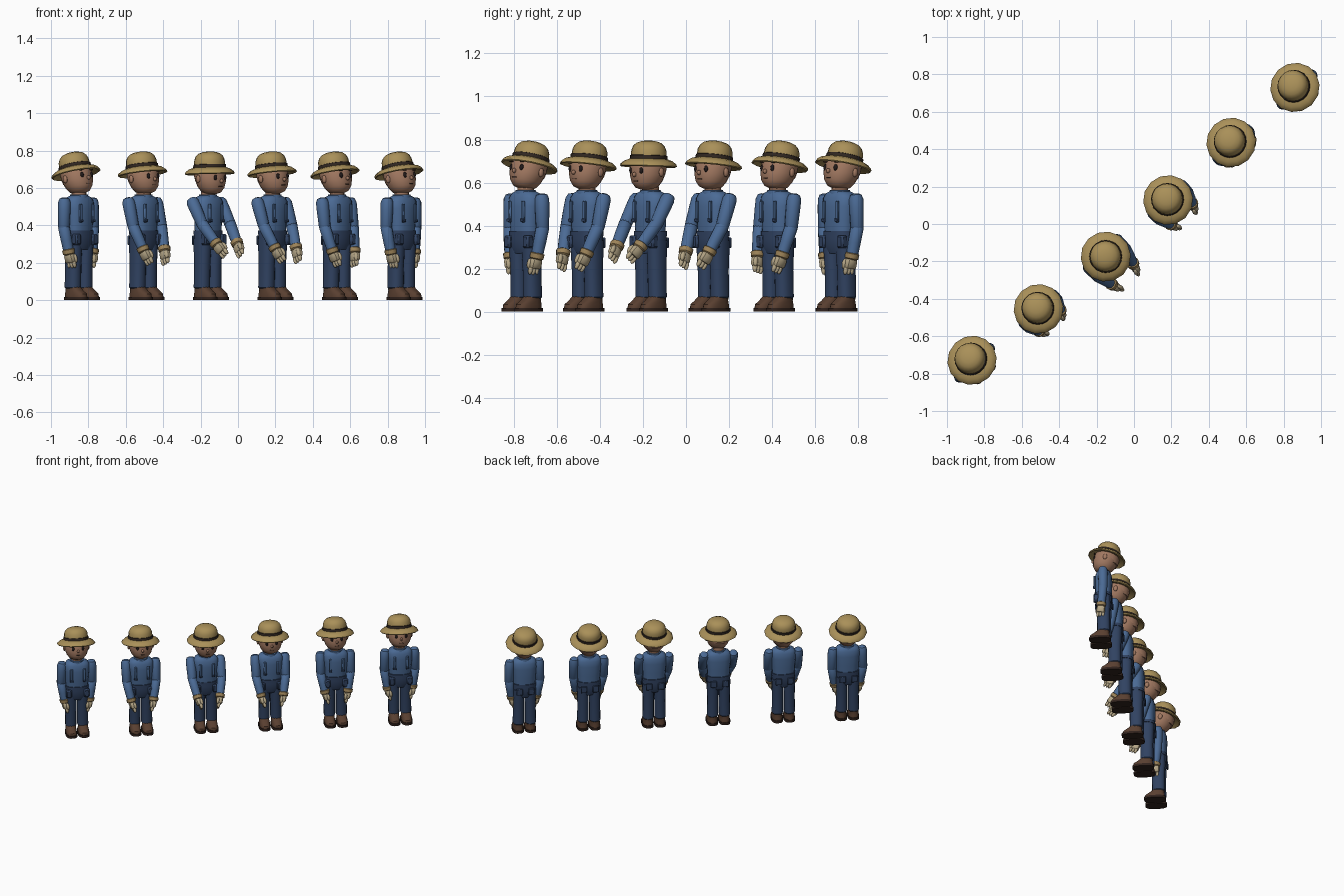
import bpy, bmesh, math
from mathutils import Matrix, Vector

if "Cube" in bpy.data.objects:
    bpy.data.objects.remove(bpy.data.objects["Cube"])

COL = dict(straw=(.40, .28, .10), band=(.03, .02, .015), skin=(.36, .19, .12),
           shirt=(.07, .145, .30), pants=(.03, .055, .12), glove=(.46, .38, .24),
           cuff=(.34, .23, .10), shoe=(.10, .05, .03), sole=(.03, .016, .012),
           eye=(.015, .01, .01), hair=(.06, .03, .02))
MATS = {}
for k, c in COL.items():
    MATS[k] = bpy.data.materials.new(k)
    MATS[k].diffuse_color = (*c, 1)


def finish(name, bm, mat, M):
    bmesh.ops.recalc_face_normals(bm, faces=bm.faces)
    for f in bm.faces:
        f.smooth = True
    for e in bm.edges:
        e.smooth = e.calc_face_angle(0) < 0.65
    me = bpy.data.meshes.new(name)
    bm.to_mesh(me)
    bm.free()
    me.materials.append(MATS[mat])
    ob = bpy.data.objects.new(name, me)
    ob.matrix_world = M
    bpy.context.collection.objects.link(ob)
    return ob


def loft(name, rings, mat, M, n=14, p=2.0):
    """Stack of superellipse rings (z, cx, cy, rx, ry), capped at both ends."""
    bm = bmesh.new()
    loops = []
    for z, cx, cy, rx, ry in rings:
        loop = []
        for i in range(n):
            a = 2 * math.pi * (i + .5) / n
            c, s = math.cos(a), math.sin(a)
            loop.append(bm.verts.new((cx + rx * math.copysign(abs(c) ** (2 / p), c),
                                      cy + ry * math.copysign(abs(s) ** (2 / p), s), z)))
        loops.append(loop)
    for a, b in zip(loops, loops[1:]):
        for i in range(n):
            bm.faces.new((a[i], a[(i + 1) % n], b[(i + 1) % n], b[i]))
    bm.faces.new(loops[0])
    bm.faces.new(loops[-1])
    return finish(name, bm, mat, M)


def lathe(name, prof, mat, M, n=14):
    return loft(name, [(z, 0, 0, r, r) for r, z in prof], mat, M, n)


def ball(name, loc, size, mat, M, rot=None):
    bm = bmesh.new()
    bmesh.ops.create_uvsphere(bm, u_segments=12, v_segments=8, radius=1)
    T = Matrix.Translation(loc) @ (rot or Matrix()) @ Matrix.Diagonal((*size, 1))
    bmesh.ops.transform(bm, matrix=T, verts=bm.verts)
    return finish(name, bm, mat, M)


def box(name, loc, size, mat, M, bevel=.004):
    bm = bmesh.new()
    bmesh.ops.create_cube(bm, size=1)
    bmesh.ops.transform(bm, matrix=Matrix.Translation(loc) @ Matrix.Diagonal((*size, 1)), verts=bm.verts)
    bmesh.ops.bevel(bm, geom=bm.edges[:], offset=bevel, segments=1, affect='EDGES')
    return finish(name, bm, mat, M)


def along(origin, direction):
    """Frame whose +z points along a direction."""
    return Matrix.Translation(origin) @ Vector(direction).to_track_quat('Z', 'Y').to_matrix().to_4x4()


def arm(B, s, swing, inward):
    a = math.radians(swing)
    sh = Vector((s * .104, .005, .515))
    hand_dir = Vector((-s * inward, -math.sin(a), -math.cos(a))).normalized()
    el = sh + .125 * (hand_dir + Vector((s * .10, .06, 0))).normalized()
    wr = sh + .262 * hand_dir
    U, L = B @ along(sh, el - sh), B @ along(el, wr - el)
    ln = (wr - el).length
    lathe("upper_sleeve", [(.012, -.034), (.026, -.028), (.034, -.008), (.034, .03), (.031, .125), (.022, .142)], "shirt", U)
    lathe("lower_sleeve", [(.022, -.012), (.031, 0), (.030, ln * .5), (.027, ln)], "shirt", L)
    lathe("glove_cuff", [(.027, ln - .02), (.034, ln - .016), (.032, ln + .006), (.024, ln + .012)], "cuff", L)
    # palm, fingers and thumb
    loft("glove_palm", [(ln + .004, 0, 0, .022, .022), (ln + .018, 0, 0, .024, .030),
                        (ln + .045, 0, 0, .021, .031), (ln + .054, 0, 0, .014, .026)], "glove",
         B @ Matrix.Translation(el) @ frame_side(wr - el), 10, 2.6)
    H = B @ Matrix.Translation(el) @ frame_side(wr - el)
    for k in (-1, 0, 1):
        ball("glove_finger", (-s * .005, k * .019, ln + .062), (.012, .0105, .024), "glove", H)
    ball("glove_thumb", (-s * .014, -.026, ln + .036), (.011, .012, .024), "glove", H)


def frame_side(d):
    """Frame with z along d and x kept sideways."""
    z = d.normalized()
    y = z.cross(Vector((1, 0, 0))).normalized() * -1
    if y.y < 0:
        y = -y
    x = y.cross(z)
    return Matrix((x, y, z)).transposed().to_4x4() @ Matrix.Diagonal((-1, 1, 1, 1))


def head(B, pitch, fwd):
    H = B @ Matrix.Translation((0, -fwd, .57)) @ Matrix.Rotation(math.radians(-pitch), 4, 'X')
    loft("head", [(.0, 0, -.008, .030, .034), (.010, 0, -.010, .052, .056), (.035, 0, -.008, .071, .073),
                  (.07, 0, -.002, .083, .084), (.105, 0, .002, .085, .086), (.135, 0, .004, .080, .081),
                  (.165, 0, .004, .055, .056)], "skin", H, 18)
    loft("hair", [(.06, 0, .016, .062, .072), (.085, 0, .010, .079, .081), (.12, 0, .010, .083, .083)], "skin", H, 16)
    ball("nose", (0, -.088, .072), (.009, .012, .011), "skin", H)
    box("mouth", (0, -.081, .042), (.026, .006, .004), "hair", H, .001)
    for s in (-1, 1):
        ball("eye", (s * .034, -.076, .090), (.010, .008, .015), "eye", H)
        box("eyebrow", (s * .036, -.078, .116), (.024, .008, .005), "hair", H, .001)
        ball("ear", (s * .084, .006, .078), (.010, .015, .021), "skin", H)
    # straw hat, tipped a little further back than the head
    T = H @ Matrix.Translation((0, .006, .125)) @ Matrix.Rotation(math.radians(-5), 4, 'X')
    lathe("hat_brim", [(.080, -.004), (.110, -.013), (.128, -.023), (.134, -.018), (.130, -.008),
                       (.112, .006), (.086, .015), (.06, .017)], "straw", T, 14)
    lathe("hat_band", [(.083, .008), (.088, .012), (.087, .030), (.082, .032)], "band", T, 20)
    lathe("hat_crown", [(.083, .005), (.083, .034), (.081, .056), (.073, .075), (.058, .089),
                        (.035, .097), (.012, .100)], "straw", T, 20)


def figure(x, y, swing, inward, pitch, fwd):
    B = Matrix.Translation((x, y, 0)) @ Matrix.Rotation(math.radians(44), 4, 'Z')
    for s in (-1, 1):
        # shoe with dark sole and laces
        loft("shoe_sole", [(0, s * .043, -.022, .041, .076), (.018, s * .043, -.022, .041, .076)], "sole", B, 16, 2.8)
        loft("shoe", [(.018, s * .043, -.022, .037, .071), (.034, s * .043, -.021, .037, .069),
                      (.052, s * .043, -.010, .034, .053), (.074, s * .042, .005, .035, .040)], "shoe", B, 16, 2.6)
        box("shoe_lace", (s * .043, -.046, .050), (.034, .020, .008), "sole", B, .003)
        loft("trouser_leg", [(.062, s * .042, .004, .034, .040), (.068, s * .042, .004, .039, .045),
                             (.19, s * .041, .002, .038, .045), (.33, s * .042, 0, .041, .053)], "pants", B, 14, 2.4)
        # chest straps with buckles, then hip pouches
        box("overall_strap", (s * .045, -.060, .465), (.020, .012, .10), "shirt", B)
        box("strap_buckle", (s * .045, -.065, .425), (.022, .010, .014), "pants", B, .002)
        box("hip_pouch", (s * .062, -.045, .325), (.040, .040, .060), "pants", B, .008)
        box("back_pocket", (s * .042, .056, .32), (.045, .010, .05), "pants", B)
        arm(B, s, swing, inward)
    loft("trouser_seat", [(.27, 0, 0, .060, .046), (.30, 0, 0, .080, .056), (.34, 0, 0, .081, .058),
                          (.372, 0, 0, .079, .057)], "pants", B, 18, 2.5)
    loft("belt", [(.352, 0, 0, .083, .061), (.374, 0, 0, .083, .061)], "pants", B, 18, 2.5)
    loft("shirt_body", [(.36, 0, 0, .077, .055), (.42, 0, -.001, .080, .058), (.49, 0, -.001, .088, .061),
                        (.53, 0, 0, .088, .057), (.550, 0, 0, .074, .048), (.560, 0, 0, .046, .042)], "shirt", B, 18, 2.4)
    lathe("neck", [(.040, .54), (.038, .60)], "skin", B)
    lathe("collar", [(.050, .545), (.048, .564), (.040, .566)], "shirt", B)
    head(B, pitch, fwd)


# row of six figures: x, y, arm swing, arm inward lean, head pitch, head forward
for args in ((-.85, -.745, 4, .06, 10, 0), (-.505, -.46, 19, .10, 4, .004), (-.16, -.165, 35, .10, -3, .012),
             (.185, .125, 24, .10, 3, .006), (.53, .425, 12, .09, 7, .002), (.875, .715, 3, .06, 9, 0)):
    figure(*args)

for m in bpy.data.materials:
    if m.users and not m.is_grease_pencil:
        m.use_nodes = True
        m.node_tree.nodes["Principled BSDF"].inputs["Base Color"].default_value = m.diffuse_color
